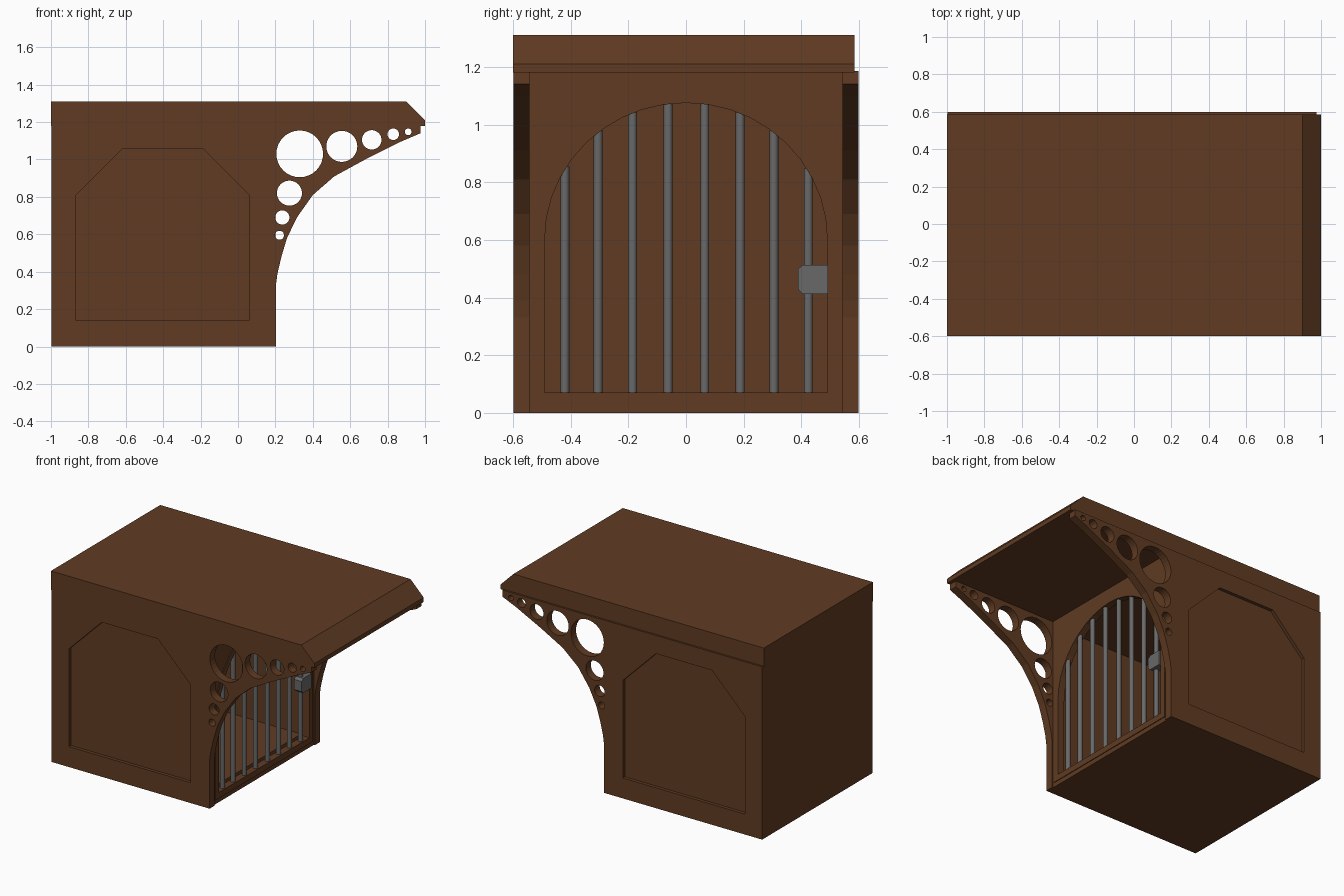
import bpy, bmesh, math

if "Cube" in bpy.data.objects:
    bpy.data.objects.remove(bpy.data.objects["Cube"])


def material(name, rgb):
    m = bpy.data.materials.new(name)
    m.diffuse_color = (*rgb, 1)
    m.use_nodes = True
    m.node_tree.nodes["Principled BSDF"].inputs["Base Color"].default_value = m.diffuse_color
    return m


WOOD = material("brown wood", (0.117, 0.044, 0.016))
METAL = material("grey metal", (0.14, 0.14, 0.14))


def prism(name, pts, axis, lo, hi, mat=WOOD):
    """Extrude a 2D profile: axis 'x' takes (y, z) points, axis 'y' takes (x, z) points."""
    bm = bmesh.new()
    place = (lambda p, d: (d, p[0], p[1])) if axis == 'x' else (lambda p, d: (p[0], d, p[1]))
    face = bm.faces.new([bm.verts.new(place(p, lo)) for p in pts])
    ext = bmesh.ops.extrude_face_region(bm, geom=[face])
    step = (hi - lo, 0, 0) if axis == 'x' else (0, hi - lo, 0)
    bmesh.ops.translate(bm, vec=step, verts=[v for v in ext['geom'] if isinstance(v, bmesh.types.BMVert)])
    bmesh.ops.recalc_face_normals(bm, faces=bm.faces)
    me = bpy.data.meshes.new(name)
    bm.to_mesh(me)
    bm.free()
    me.materials.append(mat)
    ob = bpy.data.objects.new(name, me)
    bpy.context.collection.objects.link(ob)
    return ob


def cut(ob, cutters):
    """Subtract each cutter, then delete it."""
    bpy.context.view_layer.objects.active = ob
    for c in cutters:
        mod = ob.modifiers.new("cut", 'BOOLEAN')
        mod.operation, mod.solver, mod.object = 'DIFFERENCE', 'EXACT', c
        bpy.ops.object.modifier_apply(modifier=mod.name)
        bpy.data.objects.remove(c)


def rect(a0, b0, a1, b1):
    return [(a0, b0), (a1, b0), (a1, b1), (a0, b1)]


def arch(w, bottom, top, spring=0.6, n=20):
    arc = [(w * math.cos(math.pi * i / n), spring + (top - spring) * math.sin(math.pi * i / n))
           for i in range(n + 1)]
    return [(-w, bottom), (w, bottom)] + arc


def circle(x, z, r, n=32):
    return [(x + r * math.cos(2 * math.pi * i / n), z + r * math.sin(2 * math.pi * i / n)) for i in range(n)]


# Hollow body with a doorway and a sunken panel on each side
FRONT = 0.195
body = prism("body", rect(-0.997, 0, FRONT, 1.185), 'y', -0.598, 0.598)
panel = [(-0.865, 0.14), (0.06, 0.14), (0.06, 0.81), (-0.19, 1.06), (-0.615, 1.06), (-0.865, 0.81)]
cut(body, [
    prism("cavity", rect(-0.94, 0.05, 0.15, 1.15), 'y', -0.54, 0.54),
    prism("doorway", arch(0.53, 0.03, 1.11), 'x', 0.1, 0.3),
    prism("panel_cut", panel, 'y', -0.7, -0.576),
    prism("panel_cut", panel, 'y', 0.576, 0.7),
])

# Roof slab with a sloped front edge
prism("roof", [(-1, 1.18), (1, 1.18), (1, 1.21), (0.9, 1.31), (-1, 1.31)], 'y', -0.6, 0.585)

# Curved brackets with graded round holes
curve = [(0.203, 0), (0.203, 0.33), (0.211, 0.39), (0.232, 0.48), (0.262, 0.58), (0.315, 0.69),
         (0.40, 0.81), (0.515, 0.91), (0.68, 1.0), (0.87, 1.095), (0.975, 1.14), (0.975, 1.185)]
holes = [(0.33, 1.03, 0.125), (0.555, 1.07, 0.083), (0.715, 1.105, 0.052), (0.83, 1.135, 0.031),
         (0.91, 1.148, 0.018), (0.275, 0.82, 0.067), (0.237, 0.69, 0.038), (0.222, 0.595, 0.024)]
for side, y0, y1 in (("left", -0.598, -0.543), ("right", 0.543, 0.598)):
    bracket = prism(side + "_bracket", [(FRONT, 0)] + curve + [(FRONT, 1.185)], 'y', y0, y1)
    cut(bracket, [prism("hole", circle(*h), 'y', y0 - 0.1, y1 + 0.1) for h in holes])

# Door frame, standing slightly proud of the wall
frame = prism("door_frame", arch(0.53, 0.03, 1.11), 'x', 0.15, 0.2)
cut(frame, [prism("opening", arch(0.49, 0.07, 1.075), 'x', 0.1, 0.3)])

# Round bars reaching up into the arch
for i, y in enumerate((-0.42, -0.305, -0.185, -0.062, 0.065, 0.188, 0.305, 0.424)):
    top = 0.61 + 0.475 * math.sqrt(1 - (y / 0.49) ** 2)
    bpy.ops.mesh.primitive_cylinder_add(vertices=16, radius=0.0155, depth=top - 0.06,
                                        location=(0.177, y, (top + 0.06) / 2))
    bar = bpy.context.object
    bar.name = f"bar_{i + 1}"
    bar.data.materials.append(METAL)
    bpy.ops.object.shade_smooth_by_angle()

# Latch box with clipped corners
prism("latch", [(0.493, 0.413), (0.493, 0.513), (0.405, 0.513), (0.388, 0.498), (0.388, 0.428), (0.405, 0.413)],
      'x', 0.155, 0.212, METAL)
